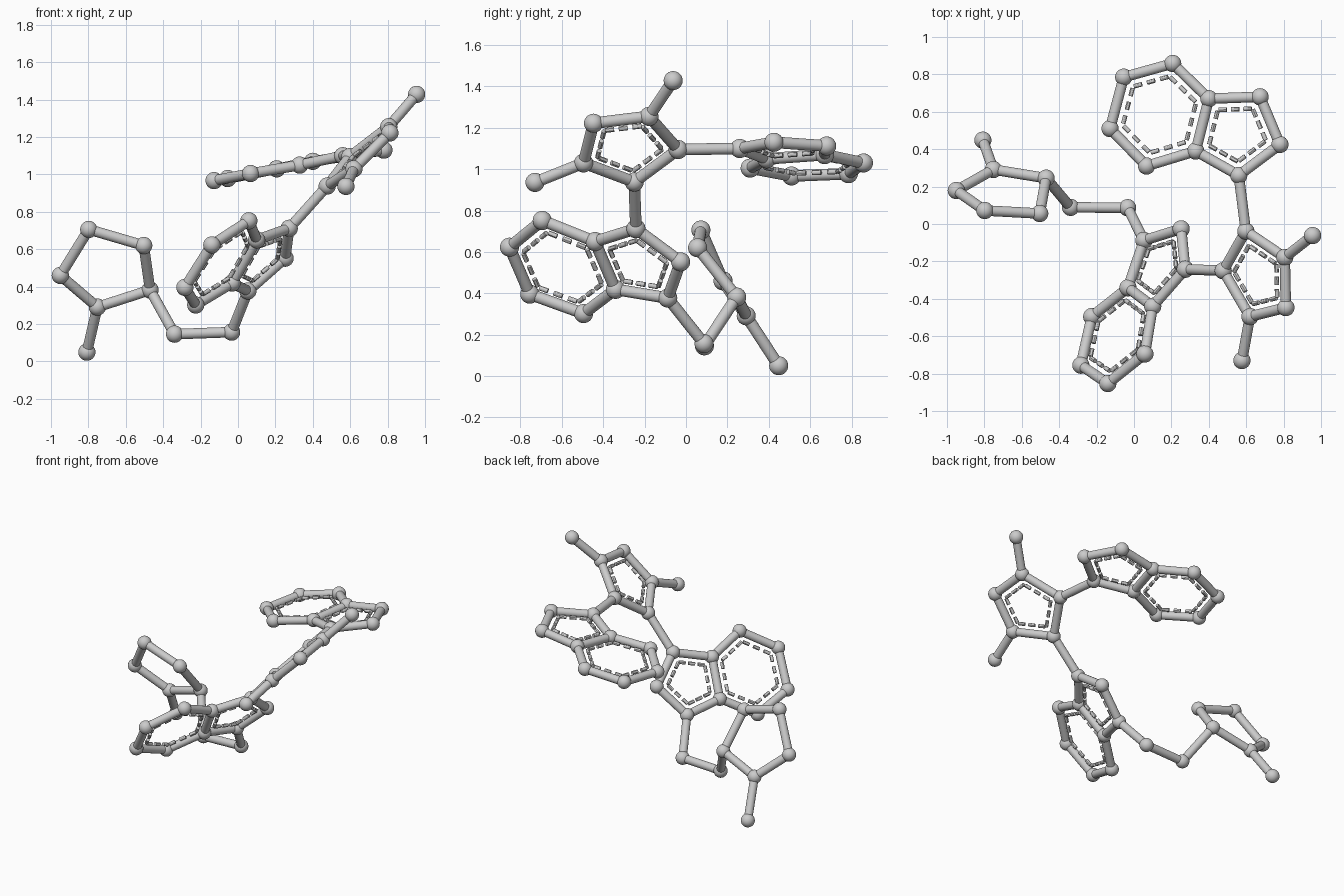
import bpy, bmesh
from mathutils import Vector, Matrix

if "Cube" in bpy.data.objects:
    bpy.data.objects.remove(bpy.data.objects["Cube"])

BALL, STICK, DASH = 0.046, 0.028, 0.012

# joint positions, grouped by part of the molecule
J = {
    # upper fused rings
    "A1": (.56, .26, 1.10), "A2": (.78, .425, 1.13), "A3": (.674, .68, 1.112),
    "A4": (.40, .67, 1.07), "A5": (.33, .39, 1.05), "A6": (.207, .858, 1.03),
    "A7": (-.055, .785, .978), "A8": (-.128, .51, .967), "A9": (.067, .31, 1.005),
    # middle ring and its two tips
    "B1": (.598, -.038, 1.095), "B2": (.806, -.179, 1.255), "B3": (.812, -.447, 1.222),
    "B4": (.62, -.495, 1.03), "B5": (.477, -.25, .938),
    "M1": (.955, -.062, 1.428), "M2": (.577, -.73, .936),
    # lower fused rings
    "C1": (.274, -.242, .712), "C2": (.252, -.026, .552), "C3": (.053, -.088, .377),
    "C4": (-.032, -.341, .419), "C5": (.10, -.44, .65), "C6": (.058, -.695, .752),
    "C7": (-.14, -.853, .623), "C8": (-.284, -.755, .396), "C9": (-.226, -.495, .302),
    # chain and puckered end ring with its tip
    "D1": (-.034, .087, .157), "D2": (-.339, .089, .146),
    "E1": (-.47, .245, .382), "E2": (-.752, .291, .291), "E3": (-.808, .448, .05),
    "E4": (-.95, .179, .46), "E5": (-.798, .072, .706), "E6": (-.504, .056, .62),
}
J = {k: Vector(v) for k, v in J.items()}


def edges(ring):
    return list(zip(ring, ring[1:] + ring[:1]))


def rod(bm, a, b, r, sides):
    d = b - a
    m = Matrix.Translation((a + b) / 2) @ d.to_track_quat('Z', 'Y').to_matrix().to_4x4()
    bmesh.ops.create_cone(bm, cap_ends=True, segments=sides, radius1=r, radius2=r,
                          depth=d.length, matrix=m)


def finish(bm, name):
    me = bpy.data.meshes.new(name)
    bm.to_mesh(me)
    bm.free()
    ob = bpy.data.objects.new(name, me)
    bpy.context.collection.objects.link(ob)
    bpy.ops.object.select_all(action='DESELECT')
    ob.select_set(True)
    bpy.context.view_layer.objects.active = ob
    bpy.ops.object.shade_smooth_by_angle()


def build(name, joints, rings, links, dashed=True):
    # balls
    bm = bmesh.new()
    for j in joints:
        bmesh.ops.create_uvsphere(bm, u_segments=32, v_segments=16, radius=BALL,
                                  matrix=Matrix.Translation(J[j]))
    finish(bm, name + "_balls")
    # sticks, shared edges only once
    bm = bmesh.new()
    pairs = {tuple(sorted(e)) for r in rings for e in edges(r)} | set(links)
    for a, b in sorted(pairs):
        rod(bm, J[a], J[b], STICK, 24)
    finish(bm, name + "_sticks")
    # dashed inner outline of each flat ring
    if dashed:
        bm = bmesh.new()
        for r in rings:
            c = sum((J[j] for j in r), Vector()) / len(r)
            for a, b in edges(r):
                pa, pb = J[a], J[b]
                inset = 1 - 0.062 / ((pa + pb) / 2 - c).length
                p, q = c + (pa - c) * inset, c + (pb - c) * inset
                u = (q - p).normalized()
                for t in (0.14, 0.5, 0.86):
                    m = p.lerp(q, t)
                    rod(bm, m - u * .022, m + u * .022, DASH, 12)
        finish(bm, name + "_dashes")


def names(s):
    return s.split()


build("upper_rings", names("A1 A2 A3 A4 A5 A6 A7 A8 A9"),
      [names("A1 A2 A3 A4 A5"), names("A4 A6 A7 A8 A9 A5")], [("A1", "B1")])
build("middle_ring", names("B1 B2 B3 B4 B5 M1 M2"),
      [names("B1 B2 B3 B4 B5")], [("B2", "M1"), ("B4", "M2"), ("B5", "C1")])
build("lower_rings", names("C1 C2 C3 C4 C5 C6 C7 C8 C9"),
      [names("C1 C2 C3 C4 C5"), names("C5 C6 C7 C8 C9 C4")], [("C3", "D1")])
build("end_ring", names("D1 D2 E1 E2 E3 E4 E5 E6"),
      [names("E1 E2 E4 E5 E6")], [("D1", "D2"), ("D2", "E1"), ("E2", "E3")], dashed=False)
